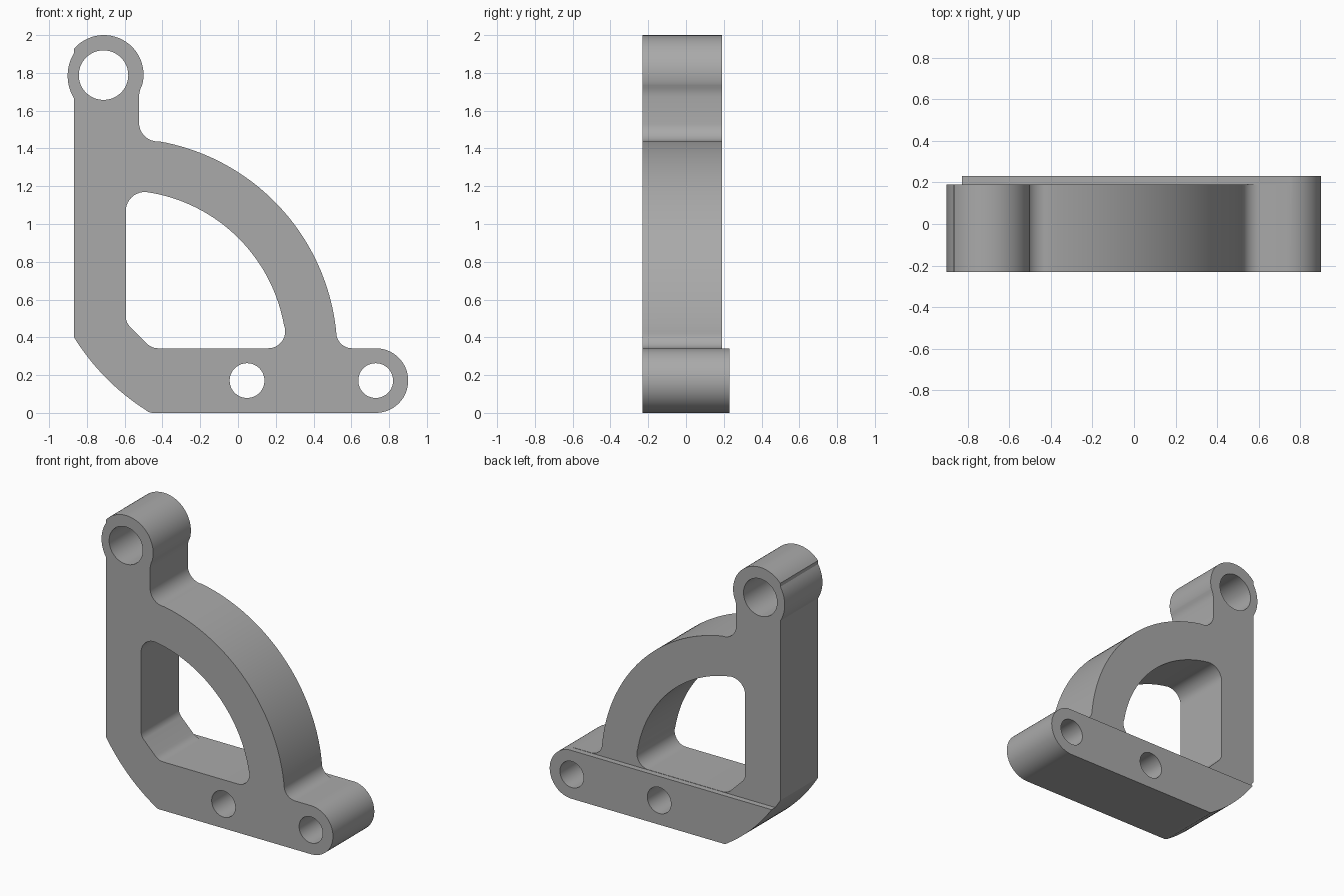
import bpy
import bmesh
from math import cos, sin, radians, atan2, hypot, ceil
from mathutils import Vector

if "Cube" in bpy.data.objects:
    bpy.data.objects.remove(bpy.data.objects["Cube"], do_unlink=True)

FRONT, BACK, LIP = -0.23, 0.19, 0.23
FOOT = 0.342


def arc(cx, cz, r, a0, a1):
    """Points along a circular arc, angles in degrees."""
    n = max(4, ceil(abs(a1 - a0) / 5))
    angles = [radians(a0 + (a1 - a0) * i / n) for i in range(n + 1)]
    return [(cx + r * cos(a), cz + r * sin(a)) for a in angles]


def circle(cx, cz, r):
    return arc(cx, cz, r, 0, 360)[:-1]


def bow(p, q, sag, n=10):
    """Arc from p to q, bulging by sag to the right of travel."""
    p, q = Vector(p), Vector(q)
    half = (q - p).length / 2
    along = (q - p).normalized()
    out = Vector((along.y, -along.x))
    s = abs(sag)
    r = (half * half + s * s) / (2 * s)
    side = out if sag > 0 else -out
    centre = (p + q) / 2 - side * (r - s)
    sweep = atan2(half, r - s)
    angles = [sweep * (2 * i / n - 1) for i in range(n + 1)]
    return [tuple(centre + side * r * cos(a) + along * r * sin(a)) for a in angles]


# Outer outline, counter-clockwise from the bottom edge
outline = (
    bow((0.73, 0), (0.73, FOOT), 0.171, 28)
    + bow((0.61, FOOT), (0.52, 0.43), -0.028)
    + bow((0.52, 0.43), (-0.415, 1.437), 0.23, 40)
    + bow((-0.415, 1.437), (-0.524, 1.53), -0.03)
    + bow((-0.524, 1.67), (-0.508, 1.735), -0.004, 4)
    + arc(-0.71, 1.79, 0.21, -13, 138.5)
    + bow((-0.868, 1.905), (-0.868, 1.665), 0.034, 12)
    + bow((-0.868, 0.4), (-0.49, 0.016), 0.03, 16)
    + bow((-0.49, 0.016), (-0.44, 0), 0.006, 4)
)

# Rounded window inside the arch
window = (
    bow((0.243, 0.466), (-0.484, 1.169), 0.163, 36)
    + bow((-0.484, 1.169), (-0.594, 1.06), 0.036)
    + bow((-0.594, 0.515), (-0.575, 0.46), 0.006, 6)
    + bow((-0.485, 0.37), (-0.42, FOOT), 0.008, 6)
    + bow((0.155, FOOT), (0.243, 0.466), 0.042, 12)
)

# Bolt holes
holes = [circle(-0.712, 1.788, 0.131), circle(0.048, 0.171, 0.092), circle(0.729, 0.171, 0.092)]


def add_loop(bm, points):
    """Closed edge loop, skipping repeated points."""
    kept = []
    for p in points:
        if not kept or hypot(p[0] - kept[-1][0], p[1] - kept[-1][1]) > 1e-4:
            kept.append(p)
    if hypot(kept[0][0] - kept[-1][0], kept[0][1] - kept[-1][1]) < 1e-4:
        kept.pop()
    verts = [bm.verts.new((x, FRONT, z)) for x, z in kept]
    return [bm.edges.new((v, verts[i - 1])) for i, v in enumerate(verts)]


# Bracket: fill the profile and extrude it to the full foot depth
bm = bmesh.new()
edges = []
for loop in [outline, window] + holes:
    edges += add_loop(bm, loop)
bmesh.ops.triangle_fill(bm, use_beauty=True, use_dissolve=False, edges=edges, normal=(0, -1, 0))
extruded = bmesh.ops.extrude_face_region(bm, geom=bm.faces[:], use_keep_orig=True)
moved = [g for g in extruded["geom"] if isinstance(g, bmesh.types.BMVert)]
bmesh.ops.translate(bm, verts=moved, vec=(0, LIP - FRONT, 0))
bmesh.ops.recalc_face_normals(bm, faces=bm.faces[:])
mesh = bpy.data.meshes.new("bracket")
bm.to_mesh(mesh)
bm.free()
bracket = bpy.data.objects.new("bracket", mesh)
bpy.context.collection.objects.link(bracket)

# Step on the back: everything above the foot is shallower
bpy.ops.mesh.primitive_cube_add(size=1, location=(0, BACK + 0.5, FOOT - 0.002 + 1))
cutter = bpy.context.object
cutter.name = "back_step_cutter"
cutter.scale = (3, 1, 2)
cutter.hide_render = True

bpy.ops.object.select_all(action="DESELECT")
bracket.select_set(True)
bpy.context.view_layer.objects.active = bracket
cut = bracket.modifiers.new("back_step", "BOOLEAN")
cut.operation = "DIFFERENCE"
cut.solver = "EXACT"
cut.object = cutter
bpy.ops.object.modifier_apply(modifier=cut.name)
bpy.data.objects.remove(cutter, do_unlink=True)

# Plain grey finish
grey = bpy.data.materials.new("plain_grey")
grey.use_nodes = True
colour = (0.4, 0.4, 0.4, 1)
grey.diffuse_color = colour
grey.node_tree.nodes["Principled BSDF"].inputs["Base Color"].default_value = colour
bracket.data.materials.clear()
bracket.data.materials.append(grey)
bpy.ops.object.shade_smooth_by_angle(angle=radians(25))
